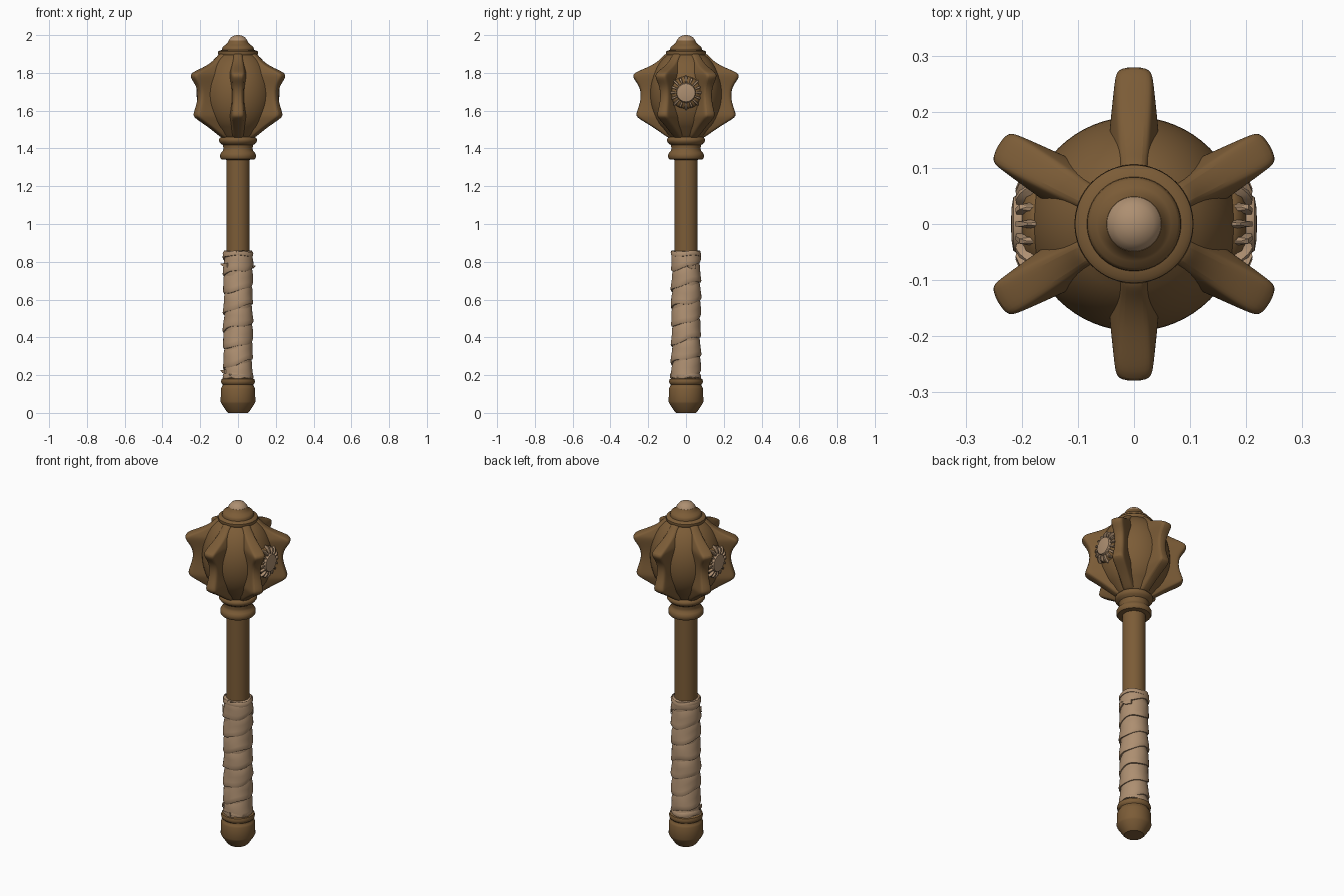
import bpy, bmesh, math, random
from mathutils import Matrix, Vector

random.seed(4)
if "Cube" in bpy.data.objects:
    bpy.data.objects.remove(bpy.data.objects["Cube"])


def material(name, rgb):
    mat = bpy.data.materials.new(name)
    mat.use_nodes = True
    mat.diffuse_color = (*rgb, 1)
    mat.node_tree.nodes["Principled BSDF"].inputs["Base Color"].default_value = (*rgb, 1)
    return mat


brown = material("brown metal", (0.2, 0.107, 0.038))
pale = material("pale leather", (0.42, 0.275, 0.165))


def finish(name, bm, mat, angle=40, subdivide=0):
    bmesh.ops.recalc_face_normals(bm, faces=bm.faces)
    mesh = bpy.data.meshes.new(name)
    bm.to_mesh(mesh)
    bm.free()
    mesh.materials.append(mat)
    obj = bpy.data.objects.new(name, mesh)
    bpy.context.collection.objects.link(obj)
    if subdivide:
        mod = obj.modifiers.new("rounding", 'SUBSURF')
        mod.levels = mod.render_levels = subdivide
    bpy.ops.object.select_all(action='DESELECT')
    obj.select_set(True)
    bpy.context.view_layer.objects.active = obj
    bpy.ops.object.shade_smooth_by_angle(angle=math.radians(angle))
    return obj


def loft(bm, rings, closed=True):
    """Bridge successive rows of points with quads."""
    rows = [[bm.verts.new(p) for p in ring] for ring in rings]
    for a, b in zip(rows, rows[1:]):
        n = len(a)
        for i in range(n if closed else n - 1):
            j = (i + 1) % n
            bm.faces.new((a[i], a[j], b[j], b[i]))
    return rows


def lathe(name, profile, mat, segments=48, place=None, angle=40):
    bm = bmesh.new()
    rings = [[(r * math.cos(math.tau * i / segments), r * math.sin(math.tau * i / segments), z)
              for i in range(segments)] for r, z in profile]
    rows = loft(bm, rings)
    bm.faces.new(rows[0])
    bm.faces.new(rows[-1])
    if place:
        bm.transform(place)
    return finish(name, bm, mat, angle)


# Shaft, pommel and collar
lathe("shaft", [(0.062, 0.1), (0.062, 1.4)], brown)
lathe("pommel", [(0.052, 0), (0.06, 0.008), (0.088, 0.05), (0.092, 0.06), (0.09, 0.128),
                 (0.086, 0.138), (0.081, 0.144), (0.081, 0.15), (0.088, 0.156),
                 (0.09, 0.168), (0.086, 0.18), (0.062, 0.186)], brown)
lathe("collar", [(0.062, 1.34), (0.088, 1.343), (0.094, 1.352), (0.094, 1.368), (0.088, 1.379),
                 (0.079, 1.388), (0.077, 1.4), (0.08, 1.418), (0.093, 1.427), (0.101, 1.438),
                 (0.101, 1.449), (0.094, 1.458), (0.08, 1.464)], brown)

# Rounded head core with stepped crown and pale tip
core = [(0.08, 1.455), (0.1, 1.475)]
for k in range(-9, 11):
    a = math.radians(k * 6)
    core.append((0.191 * math.cos(a) ** 0.9, 1.69 + 0.235 * math.sin(a)))
core += [(0.106, 1.9), (0.105, 1.912), (0.098, 1.918), (0.084, 1.921), (0.083, 1.932),
         (0.078, 1.941), (0.066, 1.948), (0.056, 1.958), (0.049, 1.972)]
lathe("head_core", core, brown, 64)
lathe("crown_tip", [(0.049, 1.971), (0.045, 1.979), (0.035, 1.99), (0.02, 1.997),
                    (0.008, 2.0)], pale)

# Six flanges: height, outer radius and half thickness of each station
stations = [(1.452, 0.088, 0.022), (1.466, 0.112, 0.025), (1.51, 0.172, 0.027),
            (1.55, 0.24, 0.03), (1.57, 0.268, 0.032), (1.592, 0.264, 0.031),
            (1.64, 0.246, 0.027), (1.69, 0.24, 0.026), (1.735, 0.252, 0.029),
            (1.772, 0.283, 0.032), (1.795, 0.284, 0.033), (1.812, 0.25, 0.031),
            (1.838, 0.185, 0.028), (1.87, 0.14, 0.025), (1.897, 0.117, 0.022),
            (1.906, 0.1, 0.02)]
for k in range(6):
    bm = bmesh.new()
    rings = []
    for z, r, t in stations:
        half = [(0.05, t * 1.7), (0.05 + (r - 0.05) * 0.55, t * 1.3),
                (r - 0.022, t * 1.05), (r - 0.002, t * 0.9)]
        rings.append([(x, y, z) for x, y in half] + [(x, -y, z) for x, y in reversed(half)])
    rows = loft(bm, rings)
    bm.faces.new(rows[0])
    bm.faces.new(rows[-1])
    bm.transform(Matrix.Rotation(math.radians(30 + 60 * k), 4, 'Z'))
    finish("flange_%d" % (k + 1), bm, brown, 60, 2)

# Sunburst bosses on both sides of the head
for name, side in (("left", 1), ("right", -1)):
    place = (Matrix.Translation((0, 0, 1.695))
             @ Matrix.Rotation(side * math.pi / 2, 4, 'Y'))
    lathe(name + "_boss", [(0.088, 0.155), (0.086, 0.178), (0.075, 0.192), (0.05, 0.2)],
          brown, 40, place)
    lathe(name + "_boss_disc", [(0.05, 0.19), (0.052, 0.208), (0.048, 0.215), (0.03, 0.218),
                                (0.01, 0.219)], pale, 32, place)
    bm = bmesh.new()
    for k in range(16):
        length = 0.094 if k % 2 == 0 else 0.084
        spin = Matrix.Rotation(math.tau * k / 16, 4, 'Z')
        rings = []
        for r, w, top in ((0.05, 0.004, 0.209), (0.064, 0.007, 0.211),
                          (0.08, 0.008, 0.204), (length, 0.003, 0.19)):
            rings.append([spin @ Vector(p) for p in
                          ((r, -w, top - 0.022), (r, w, top - 0.022),
                           (r, w * 0.6, top), (r, -w * 0.6, top))])
        rows = loft(bm, rings)
        bm.faces.new(rows[0])
        bm.faces.new(rows[-1])
    bm.transform(place)
    finish(name + "_sun_rays", bm, pale, 30)

# Spiral leather wrap: overlapping band with a bulging lower edge
pitch, steps, bottom, top = 0.098, 40, 0.185, 0.855
turns = (top - bottom) / pitch + 1
section = [(0.0, 0.066), (0.01, 0.0775), (0.1, 0.0805), (0.3, 0.079),
           (0.6, 0.0765), (0.85, 0.0745), (1.08, 0.069)]
bm = bmesh.new()
rings = []
for i in range(int(turns * steps) + 1):
    a = math.tau * i / steps
    wave = 0.006 * math.sin(a * 1.7) + 0.004 * math.sin(a * 3.3 + 1)
    row = []
    for u, r in section:
        z = bottom - pitch + pitch * (i / steps + u) + wave
        z = min(max(z, bottom + 0.004 * math.sin(5 * a)), top + 0.004 * math.sin(4 * a))
        r += 0.0015 * math.sin(2.3 * a + 5 * u) + random.uniform(-0.0005, 0.0005)
        row.append((r * math.cos(a), r * math.sin(a), z))
    rings.append(row)
loft(bm, rings, closed=False)
bmesh.ops.dissolve_degenerate(bm, dist=0.0002, edges=bm.edges)
finish("grip_wrap", bm, pale, 50)

# Solid leather layer under the wrap
lathe("grip_lining", [(0.062, 0.182), (0.071, 0.186), (0.071, 0.852), (0.062, 0.858)], pale)

# Rolled wrap ends and loose torn corners
for name, z in (("lower", 0.196), ("upper", 0.842)):
    bm = bmesh.new()
    rings = []
    for dz, r in ((-0.013, 0.07), (-0.01, 0.079), (0.004, 0.081), (0.014, 0.075)):
        rings.append([(r * math.cos(a), r * math.sin(a), z + dz + 0.004 * math.sin(3 * a))
                      for a in (math.tau * i / 40 for i in range(40))])
    loft(bm, rings)
    finish(name + "_wrap_end", bm, pale, 50)

for k, (angle, z) in enumerate(((188, 0.222), (200, 0.785), (15, 0.775), (250, 0.2))):
    bm = bmesh.new()
    rings = [[(r, y, h), (r, y, h - w), (r - 0.006, y, h - w), (r - 0.006, y, h)]
             for r, y, h, w in ((0.076, 0.035, 0.008, 0.022), (0.083, 0.0, 0.005, 0.016),
                                (0.092, -0.018, 0.006, 0.004))]
    rows = loft(bm, rings)
    bm.faces.new(rows[0])
    bm.faces.new(rows[-1])
    bm.transform(Matrix.Translation((0, 0, z)) @ Matrix.Rotation(math.radians(angle), 4, 'Z'))
    finish("torn_corner_%d" % (k + 1), bm, pale, 30)
